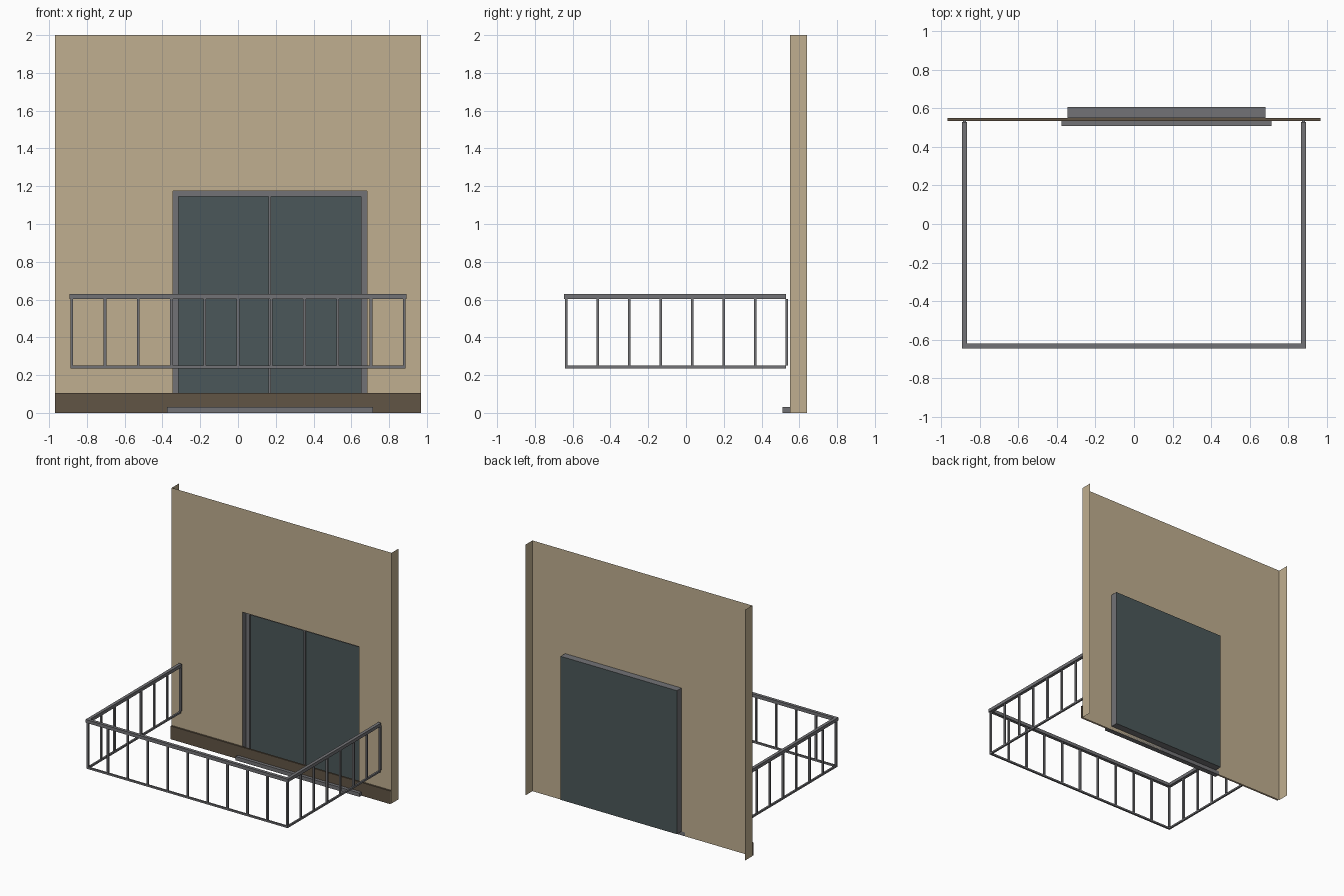
import bpy

if "Cube" in bpy.data.objects:
    bpy.data.objects.remove(bpy.data.objects["Cube"])

def mat(name, rgb):
    m = bpy.data.materials.new(name)
    m.diffuse_color = (*rgb, 1)
    m.use_nodes = True
    m.node_tree.nodes["Principled BSDF"].inputs["Base Color"].default_value = m.diffuse_color
    return m

PLASTER = mat("plaster", (0.53, 0.43, 0.28))
TRIM = mat("dark_trim", (0.12, 0.09, 0.06))
METAL = mat("metal", (0.17, 0.17, 0.18))
GLASS = mat("glass", (0.07, 0.097, 0.10))

def mesh(name, verts, faces, material):
    me = bpy.data.meshes.new(name)
    me.from_pydata(verts, [], faces)
    me.materials.append(material)
    ob = bpy.data.objects.new(name, me)
    bpy.context.collection.objects.link(ob)
    return ob

def box(name, x0, x1, y0, y1, z0, z1, material=METAL):
    v = [(x, y, z) for z in (z0, z1) for x, y in ((x0, y0), (x1, y0), (x1, y1), (x0, y1))]
    f = [(3, 2, 1, 0), (4, 5, 6, 7)]
    f += [(i, (i + 1) % 4, (i + 1) % 4 + 4, i + 4) for i in range(4)]
    return mesh(name, v, f, material)

def rect(x0, x1, y, z0, z1):
    return [(x0, y, z0), (x1, y, z0), (x1, y, z1), (x0, y, z1)]

WX, WY, BACK = 0.97, 0.55, 0.64
DX0, DX1, DZ0, DZ1, DY = -0.345, 0.682, 0.03, 1.175, 0.607
ring = [(i, (i + 1) % 4, (i + 1) % 4 + 4, i + 4) for i in range(4)]

# Wall sheet with a door opening and two side returns
wall = rect(-WX, WX, WY, 0, 2) + rect(DX0, DX1, WY, DZ0, DZ1) + rect(-WX, WX, BACK, 0, 2)
mesh("wall", wall, ring + [(8, 0, 3, 11), (1, 9, 10, 2)], PLASTER)

# Baseboard: open-ended front strip with a top ledge
b = 0.536
mesh("baseboard", [(-WX, b, 0), (WX, b, 0), (WX, b, 0.105), (-WX, b, 0.105),
                   (WX, WY, 0.105), (-WX, WY, 0.105)],
     [(0, 1, 2, 3), (3, 2, 4, 5)], TRIM)

# Door recess, glass and frame bars
mesh("door_reveal", rect(DX0, DX1, WY, DZ0, DZ1) + rect(DX0, DX1, DY, DZ0, DZ1), ring, METAL)
mesh("door_glass", rect(DX0, DX1, DY, DZ0, DZ1), [(3, 2, 1, 0)], GLASS)
F, FY = 0.03, 0.594
box("door_frame_left", DX0, DX0 + F, FY, DY - 0.002, DZ0, DZ1)
box("door_frame_right", DX1 - F, DX1, FY, DY - 0.002, DZ0, DZ1)
box("door_frame_top", DX0 + F, DX1 - F, FY, DY - 0.002, DZ1 - F, DZ1)
box("door_frame_bottom", DX0 + F, DX1 - F, FY, DY - 0.002, DZ0, DZ0 + F)
box("door_mullion", 0.161, 0.176, FY, DY - 0.002, DZ0 + F, DZ1 - F)
box("door_sill", -0.377, 0.715, 0.51, WY, 0, 0.03)

# Railing: top and bottom rails on three sides
RX, RY, END = 0.88, -0.634, 0.53
for level, z0, z1, h in (("top", 0.604, 0.63, 0.0125), ("bottom", 0.236, 0.25, 0.007)):
    box(f"{level}_rail_front", -RX - h, RX + h, RY - h, RY + h, z0, z1)
    for side, s in (("left", -1), ("right", 1)):
        box(f"{level}_rail_{side}", s * RX - h, s * RX + h, RY + h, END, z0, z1)

# Balusters
def baluster(name, x, y, h=0.007):
    box(name, x - h, x + h, y - h, y + h, 0.25, 0.604)

for i in range(11):
    baluster(f"front_baluster_{i}", -RX + 2 * RX * i / 10, RY)
for side, s in (("left", -1), ("right", 1)):
    for i in range(1, 8):
        baluster(f"{side}_baluster_{i}", s * RX, RY + (0.533 - RY) * i / 7)
